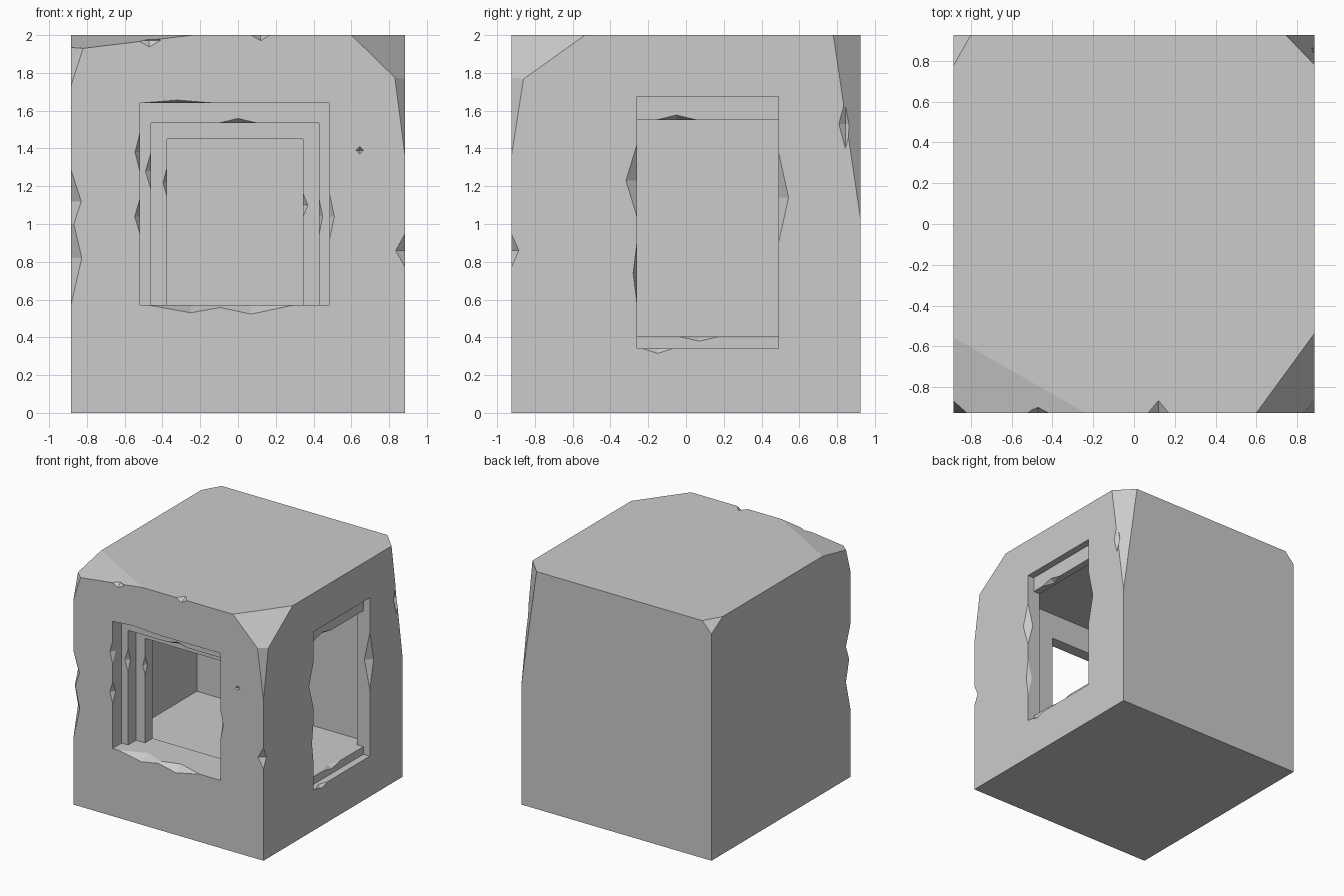
import bpy, bmesh
from mathutils import Vector

if "Cube" in bpy.data.objects:
    bpy.data.objects.remove(bpy.data.objects["Cube"], do_unlink=True)

# Plaster material
plaster = bpy.data.materials.new("grey_plaster")
plaster.use_nodes = True
plaster.diffuse_color = (0.6, 0.6, 0.6, 1)
shader = plaster.node_tree.nodes["Principled BSDF"]
shader.inputs["Base Color"].default_value = (0.6, 0.6, 0.6, 1)
shader.inputs["Roughness"].default_value = 0.8

W, D, H = 0.885, 0.925, 2.0


def make_object(name, bm):
    bmesh.ops.recalc_face_normals(bm, faces=bm.faces[:])
    mesh = bpy.data.meshes.new(name)
    bm.to_mesh(mesh)
    bm.free()
    mesh.materials.append(plaster)
    obj = bpy.data.objects.new(name, mesh)
    bpy.context.collection.objects.link(obj)
    return obj


def add_box(bm, x, y, z):
    cube = bmesh.ops.create_cube(bm, size=1)
    for v in cube["verts"]:
        v.co = [r[0] if c < 0 else r[1] for c, r in zip(v.co, (x, y, z))]


def add_chip(bm, centre, radii):
    """Octahedron that knocks a faceted dent out of an edge."""
    c = Vector(centre)
    tips = [[], []]
    for i in range(3):
        for s in (0, 1):
            offset = Vector((0, 0, 0))
            offset[i] = radii[i] * (1 - 2 * s)
            tips[s].append(bm.verts.new(c + offset))
    for sx in (0, 1):
        for sy in (0, 1):
            for sz in (0, 1):
                bm.faces.new((tips[sx][0], tips[sy][1], tips[sz][2]))


def carve(target, bm):
    cutter = make_object("cutter", bm)
    cutter.hide_render = True
    mod = target.modifiers.new("carve", "BOOLEAN")
    mod.operation, mod.solver = "DIFFERENCE", "EXACT"
    mod.use_self = True
    mod.object = cutter
    graph = bpy.context.evaluated_depsgraph_get()
    result = bpy.data.meshes.new_from_object(target.evaluated_get(graph))
    target.modifiers.clear()
    target.data = result
    bpy.data.objects.remove(cutter, do_unlink=True)


# Block with broken corners
body = bmesh.new()
add_box(body, (-W, W), (-D, D), (0, H))
corner_cuts = [
    ((0.60, -D, H), (W, -0.535, H), (0.83, -D, 1.775)),
    ((0.83, -D, 1.775), (W, -0.86, 1.77), (W, -D, 1.355)),
    ((0.745, D, H), (W, 0.78, H), (W, D, 1.02)),
    ((-W, 0.775, H), (-0.80, D, H), (-W, D, 1.91)),
    ((-W, -0.555, H), (-0.24, -D, H), (-0.82, -D, 1.93)),
    ((-0.82, -D, 1.93), (-W, -D, 1.73), (-W, -0.865, 1.94)),
]
for cut in corner_cuts:
    a, b, c = map(Vector, cut)
    normal = (b - a).cross(c - a).normalized()
    if normal.dot(a - Vector((0, 0, 1))) < 0:
        normal.negate()
    bmesh.ops.bisect_plane(body, geom=body.verts[:] + body.edges[:] + body.faces[:],
                           plane_co=a, plane_no=normal, clear_outer=True)
    bmesh.ops.holes_fill(body, edges=[e for e in body.edges if e.is_boundary])
block = make_object("weathered_block", body)

# Inner room, stepped front doorway and stepped side window
openings = [
    ((-0.79, 0.765), (-0.60, 0.58), (0.405, 1.67)),
    ((-0.375, 0.345), (-1.1, -0.5), (0.57, 1.45)),
    ((-0.46, 0.43), (-1.1, -0.70), (0.57, 1.535)),
    ((-0.52, 0.485), (-1.1, -0.805), (0.57, 1.64)),
    ((0.70, 1.1), (-0.26, 0.49), (0.405, 1.55)),
    ((0.825, 1.1), (-0.26, 0.49), (0.34, 1.675)),
]
for opening in openings:
    hole = bmesh.new()
    add_box(hole, *opening)
    carve(block, hole)


def carve_chips(chips):
    bm = bmesh.new()
    for centre, radii in chips:
        add_chip(bm, centre, radii)
    carve(block, bm)


# Chips around the front doorway
carve_chips([
    ((-0.52, -D, 1.38), (0.025, 0.04, 0.1)),
    ((-0.52, -D, 1.04), (0.027, 0.04, 0.09)),
    ((-0.32, -D, 1.64), (0.2, 0.04, 0.016)),
    ((0.485, -D, 1.04), (0.025, 0.03, 0.12)),
    ((-0.25, -D, 0.57), (0.22, 0.09, 0.04)),
    ((0.07, -D, 0.57), (0.22, 0.07, 0.047)),
    ((-0.46, -0.805, 1.28), (0.03, 0.03, 0.1)),
    ((0.43, -0.805, 1.04), (0.018, 0.03, 0.09)),
    ((0, -0.805, 1.535), (0.1, 0.03, 0.024)),
    ((-0.375, -0.70, 1.22), (0.022, 0.03, 0.08)),
    ((0.345, -0.70, 1.1), (0.025, 0.03, 0.06)),
    ((0.645, -D, 1.39), (0.02, 0.02, 0.02)),
])

# Chips on the outer edges of the block
carve_chips([
    ((-0.47, -D, 1.972), (0.06, 0.03, 0.035)),
    ((0.12, -D, H), (0.05, 0.06, 0.03)),
    ((-W, -D, 1.12), (0.055, 0.06, 0.17)),
    ((-W, -D, 0.82), (0.058, 0.06, 0.25)),
    ((W, -D, 0.86), (0.05, 0.04, 0.09)),
    ((W, 0.844, 1.53), (0.03, 0.035, 0.13)),
])

# Chips around the side window
carve_chips([
    ((W, -0.26, 1.23), (0.05, 0.058, 0.19)),
    ((W, -0.26, 0.74), (0.04, 0.02, 0.16)),
    ((W, 0.49, 1.14), (0.05, 0.053, 0.24)),
    ((W, -0.15, 0.34), (0.03, 0.08, 0.025)),
    ((0.825, 0.07, 0.405), (0.04, 0.11, 0.025)),
    ((0.825, -0.05, 1.55), (0.04, 0.11, 0.027)),
])
